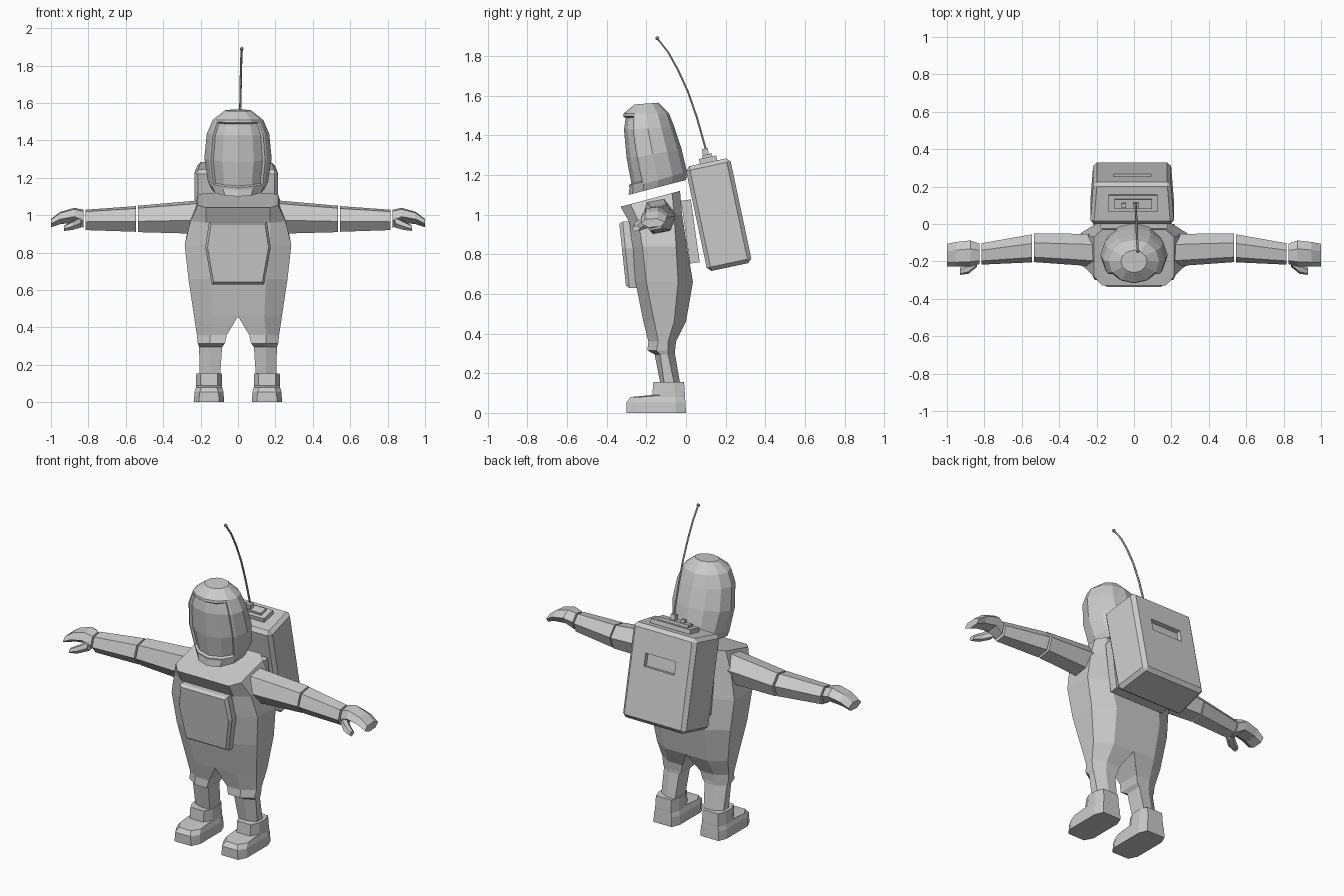
import bpy, bmesh, math
from mathutils import Matrix, Vector

if "Cube" in bpy.data.objects:
    bpy.data.objects.remove(bpy.data.objects["Cube"])

grey = bpy.data.materials.new("suit_grey")
grey.diffuse_color = (0.6, 0.6, 0.6, 1)
grey.use_nodes = True
grey.node_tree.nodes["Principled BSDF"].inputs["Base Color"].default_value = grey.diffuse_color


def finish(name, bm, mirror=False):
    bmesh.ops.recalc_face_normals(bm, faces=bm.faces)
    me = bpy.data.meshes.new(name)
    bm.to_mesh(me)
    bm.free()
    ob = bpy.data.objects.new(name, me)
    bpy.context.collection.objects.link(ob)
    me.materials.append(grey)
    if mirror:
        m = ob.modifiers.new("mirror", 'MIRROR')
        m.merge_threshold = 0.0005
    return ob


def loft(rings):
    """Skin a list of equal-length point rings and cap both ends."""
    bm = bmesh.new()
    vs = [[bm.verts.new(p) for p in r] for r in rings]
    n = len(rings[0])
    for a, b in zip(vs, vs[1:]):
        for i in range(n):
            j = (i + 1) % n
            bm.faces.new((a[i], a[j], b[j], b[i]))
    bm.faces.new(vs[0])
    bm.faces.new(vs[-1])
    return bm


def x_ring(x, yc, zc, ry, rz, n=6, phase=10):
    """Ring across the x axis, for arms and hands."""
    pts = []
    for i in range(n):
        a = math.radians(phase + 360 * i / n)
        pts.append((x, yc + ry * math.cos(a), zc + rz * math.sin(a)))
    return pts


def z_ring(x, y, z, r, n=6):
    return [(x + r * math.cos(math.tau * i / n), y + r * math.sin(math.tau * i / n), z)
            for i in range(n)]


def box_bm(size, centre=(0, 0, 0)):
    bm = bmesh.new()
    bmesh.ops.create_cube(bm, size=1)
    bmesh.ops.scale(bm, vec=size, verts=bm.verts)
    bmesh.ops.translate(bm, vec=centre, verts=bm.verts)
    return bm


# Body and legs: one half, mirrored
def body_ring(zf, zb, xin, xf, w, yf, ysf, ysb, yb):
    pts = [(xin, yf), (xf, yf), (w, ysf), (w, ysb), (xf, yb), (xin, yb)]
    return [(x, y, zf + (zb - zf) * (y - yf) / (yb - yf)) for x, y in pts]


body = loft([body_ring(*r) for r in (
    (1.04, 1.12, 0, .17, .215, -.33, -.28, -.07, -.03),
    (.96, 1.00, 0, .17, .255, -.285, -.24, -.06, -.02),
    (.84, .84, 0, .17, .285, -.27, -.22, -.05, .005),
    (.66, .66, 0, .15, .265, -.255, -.20, -.04, .035),
    (.46, .46, 0, .14, .235, -.215, -.16, -.06, .00),
    (.36, .36, .06, .15, .22, -.19, -.14, -.09, -.05),
    (.315, .315, .07, .15, .215, -.195, -.15, -.09, -.055),
    (.295, .295, .085, .15, .208, -.158, -.13, -.09, -.055),
    (.15, .15, .095, .15, .205, -.13, -.11, -.06, -.03))])
inner = [f for f in body.faces if all(abs(v.co.x) < 1e-4 for v in f.verts)]
bmesh.ops.delete(body, geom=inner, context='FACES')
finish("body_and_legs", body, True)


# Boots
def boot_ring(z, hw, toe, yf, yb):
    half = [(toe, yf), (hw, yf + .05), (hw, yb - .05), (hw * .75, yb)]
    return [(.155 + x, y, z) for x, y in half] + [(.155 - x, y, z) for x, y in reversed(half)]


finish("boots", loft([boot_ring(*r) for r in (
    (0, .08, .055, -.30, 0), (.055, .078, .05, -.30, -.003),
    (.08, .07, .04, -.28, -.005), (.09, .07, .045, -.17, -.005),
    (.155, .068, .045, -.165, -.01))]), True)

# Arms, mittens and thumbs
limbs = {
    "upper_arms": [(.21, -.14, .99, .088, .095), (.535, -.127, .98, .078, .075)],
    "forearms": [(.545, -.13, .98, .076, .073), (.815, -.16, .975, .058, .058)],
    "mittens": [(.825, -.16, .98, .055, .052), (.875, -.157, 1.0, .07, .042),
                (.95, -.162, .985, .067, .035), (1.0, -.167, .958, .062, .024)],
    "thumbs": [(.84, -.195, .962, .035, .03), (.885, -.235, .945, .032, .025),
               (.93, -.252, .93, .02, .015)],
}
for name, rows in limbs.items():
    finish(name, loft([x_ring(*r) for r in rows]), True)


# Helmet with recessed visor
def helmet_ring(zf, zb, w, yf, yb, n=12):
    pts = []
    for i in range(n):
        a = math.tau * i / n
        t = (1 - math.cos(a)) / 2
        pts.append((w * math.sin(a), yf + (yb - yf) * t, zf + (zb - zf) * t))
    return pts


helmet = loft([helmet_ring(*r) for r in (
    (1.10, 1.175, .14, -.29, .0), (1.135, 1.215, .16, -.285, .005),
    (1.28, 1.33, .18, -.313, -.022), (1.43, 1.44, .167, -.327, -.058),
    (1.51, 1.51, .135, -.315, -.085), (1.556, 1.565, .07, -.26, -.14))])
bmesh.ops.recalc_face_normals(helmet, faces=helmet.faces)
visor = []
for f in helmet.faces:
    c = f.calc_center_median()
    if c.y < -.22 and 1.15 < c.z < 1.49 and abs(c.x) < .14:
        visor.append(f)
bmesh.ops.inset_region(helmet, faces=visor, thickness=.014, depth=0)
bmesh.ops.inset_region(helmet, faces=visor, thickness=.006, depth=-.014)
finish("helmet", helmet)

# Chest panel: six-sided plate with chamfered front
outline = [(-.155, .965), (.155, .965), (.175, .83), (.14, .63), (-.14, .63), (-.175, .83)]


def panel_ring(y, s):
    return [(x * s, y + (.97 - z) * .1, .80 + (z - .80) * s) for x, z in outline]


finish("chest_panel", loft([panel_ring(-.26, 1), panel_ring(-.32, 1), panel_ring(-.337, .93)]))

# Backpack, tilted, with a slot cut in its rear
tilt = Matrix.Translation((-.01, .165, 1.0)) @ Matrix.Rotation(math.radians(12), 4, 'X')
pack = box_bm((.45, .23, .54))
for v in pack.verts:
    if v.co.y > 0:
        v.co.x *= .92
bmesh.ops.bevel(pack, geom=pack.edges[:], offset=.02, segments=1, affect='EDGES')
pack_ob = finish("backpack", pack)
pack_ob.matrix_world = tilt
cutter = finish("slot_cutter", box_bm((.2, .05, .075), (0, .115, .08)))
cutter.matrix_world = tilt
cutter.hide_render = True
cutter.hide_viewport = True
cut = pack_ob.modifiers.new("slot", 'BOOLEAN')
cut.operation = 'DIFFERENCE'
cut.object = cutter
cut.solver = 'EXACT'

# Control plates and knobs on top of the backpack
for name, size, pos in (
        ("control_base", (.26, .09, .03), (.005, .005, .28)),
        ("control_step", (.2, .05, .02), (.005, .005, .30)),
        ("control_knob", (.024, .024, .025), (-.045, .0, .315)),
        ("antenna_socket", (.03, .03, .04), (.02, .0, .32))):
    finish(name, box_bm(size, pos)).matrix_world = tilt

# Plate joining backpack to body
mount = finish("backpack_mount", box_bm((.36, .05, .32)))
mount.matrix_world = Matrix.Translation((0, .022, .915)) @ Matrix.Rotation(math.radians(8), 4, 'X')

# Antenna and tip
path = ((.01, .10, 1.33), (.011, .055, 1.49), (.013, .01, 1.62), (.015, -.04, 1.73),
        (.017, -.09, 1.82), (.02, -.145, 1.89))
finish("antenna", loft([z_ring(x, y, z, .006) for x, y, z in path]))
tip = bmesh.new()
bmesh.ops.create_icosphere(tip, subdivisions=1, radius=.011)
bmesh.ops.translate(tip, vec=Vector(path[-1]), verts=tip.verts)
finish("antenna_tip", tip)
